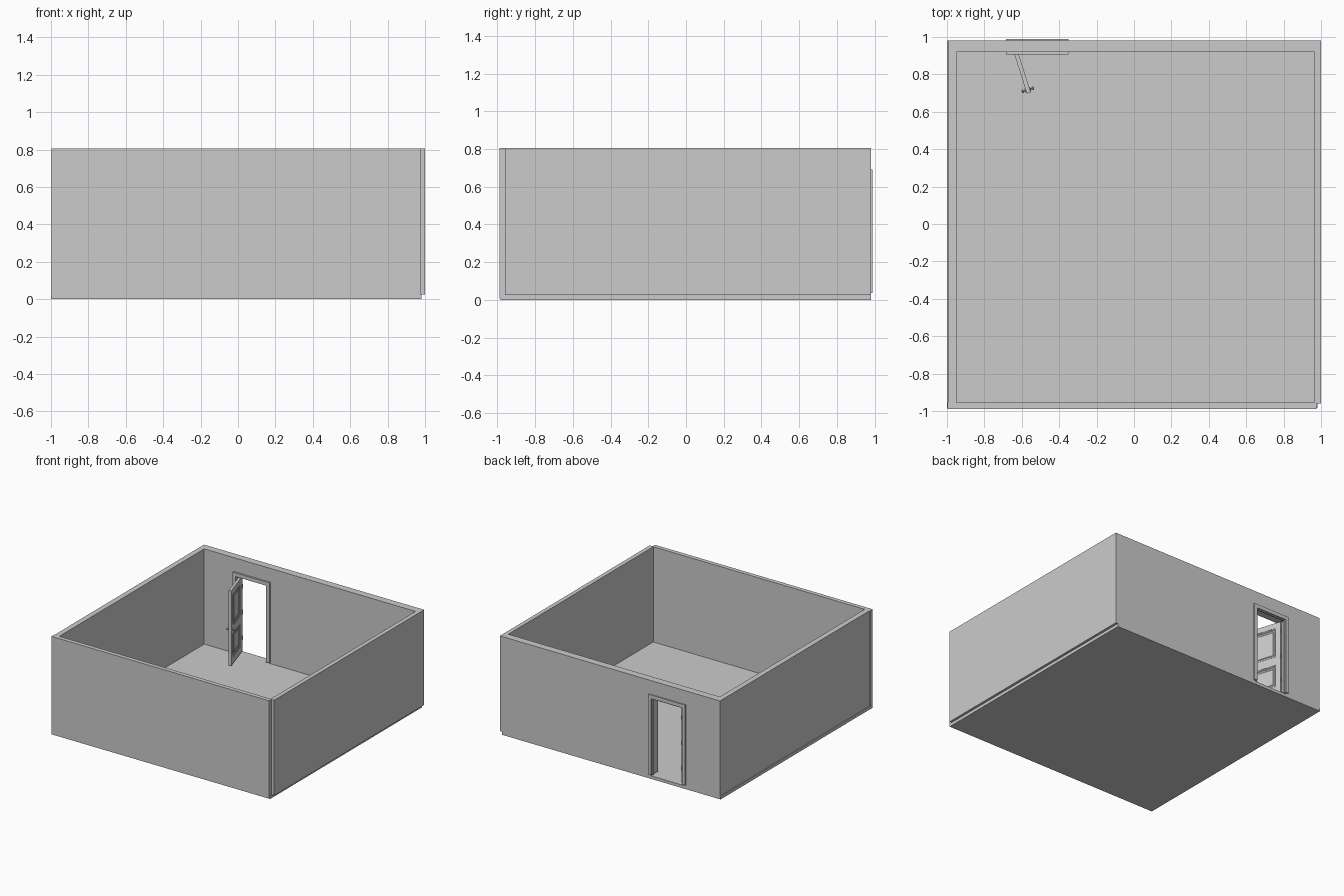
import bpy, bmesh
from math import radians, pi
from mathutils import Matrix, Vector

if "Cube" in bpy.data.objects:
    bpy.data.objects.remove(bpy.data.objects["Cube"])

ROOM = Matrix.Identity(4)
# Swung-open door: local x runs along its width, y through its thickness
DOOR = Matrix.Translation((-0.643, 0.955, 0)) @ Matrix.Rotation(radians(-72.4), 4, 'Z')


def finish(name, bm, mat=ROOM):
    bm.transform(mat)
    bmesh.ops.recalc_face_normals(bm, faces=bm.faces)
    mesh = bpy.data.meshes.new(name)
    bm.to_mesh(mesh)
    bm.free()
    ob = bpy.data.objects.new(name, mesh)
    bpy.context.collection.objects.link(ob)
    return ob


def box_bm(lo, hi):
    lo, hi = Vector(lo), Vector(hi)
    bm = bmesh.new()
    bmesh.ops.create_cube(bm, size=1, matrix=Matrix.Translation((lo + hi) / 2)
                          @ Matrix.Diagonal((*(hi - lo), 1)))
    return bm


def box(name, lo, hi, mat=ROOM):
    return finish(name, box_bm(lo, hi), mat)


def extrude_xz(name, pts, y0, y1):
    bm = bmesh.new()
    face = bm.faces.new([bm.verts.new((x, y0, z)) for x, z in pts])
    ext = bmesh.ops.extrude_face_region(bm, geom=[face])
    for v in ext['geom']:
        if isinstance(v, bmesh.types.BMVert):
            v.co.y = y1
    return finish(name, bm)


def arch(x0, x1, z0, z1, ix0, ix1, iz):
    # Rectangle with a doorway notch cut up from its bottom edge
    return [(x0, z0), (ix0, z0), (ix0, iz), (ix1, iz), (ix1, z0),
            (x1, z0), (x1, z1), (x0, z1)]


def lathe(name, profile, mat, steps=20):
    # Profile of (radius, height), turned about local z
    bm = bmesh.new()
    vs = [bm.verts.new((r, 0, h)) for r, h in profile]
    es = [bm.edges.new(p) for p in zip(vs, vs[1:])]
    bmesh.ops.spin(bm, geom=vs + es, axis=(0, 0, 1), cent=(0, 0, 0),
                   angle=2 * pi, steps=steps)
    bmesh.ops.remove_doubles(bm, verts=bm.verts, dist=1e-5)
    ob = finish(name, bm, mat)
    bpy.context.view_layer.objects.active = ob
    ob.select_set(True)
    bpy.ops.object.shade_smooth_by_angle(angle=radians(35))
    ob.select_set(False)
    return ob


# Floor and walls
box("floor", (-1, -0.984, 0), (0.98, 0.98, 0.025))
box("front_wall", (-0.998, -0.99, 0.008), (0.975, -0.955, 0.805))
box("left_wall", (-0.994, -0.955, 0.025), (-0.95, 0.92, 0.805))
box("right_wall", (0.965, -0.96, 0.025), (1, 0.92, 0.805))
extrude_xz("back_wall", arch(-0.994, 1, 0.025, 0.805, -0.67, -0.365, 0.675), 0.92, 0.98)

# Door frame: casing through the wall, with a small stop bead
extrude_xz("door_casing", arch(-0.685, -0.35, 0.035, 0.692, -0.657, -0.378, 0.662), 0.905, 0.99)
extrude_xz("door_stop", arch(-0.66, -0.375, 0.035, 0.665, -0.65, -0.385, 0.655), 0.968, 0.98)

# Door leaf: stiles, rails and raised panels
W, Z0, Z1, T, S = 0.267, 0.038, 0.65, 0.011, 0.04
for name, x in (("hinge", 0), ("latch", W - S)):
    box(name + "_stile", (x, -T, Z0), (x + S, T, Z1), DOOR)
for name, a, b in (("bottom", Z0, 0.095), ("middle", 0.285, 0.35), ("top", 0.605, Z1)):
    box(name + "_rail", (S, -T, a), (W - S, T, b), DOOR)
for name, a, b in (("lower", 0.095, 0.285), ("upper", 0.35, 0.605)):
    bm = box_bm((S, -0.008, a), (W - S, 0.008, b))
    bm.normal_update()
    sides = [f for f in bm.faces if abs(f.normal.y) > 0.9]
    # moulding lip, recess, then raised field
    for thick, depth in ((0.012, 0), (0.006, -0.004), (0.016, 0), (0.008, 0.004)):
        bmesh.ops.inset_individual(bm, faces=sides, thickness=thick, depth=depth)
    finish(name + "_panel", bm, DOOR)

# Knob and rose on each face of the door
KNOB = [(0, 0), (0.012, 0), (0.012, 0.003), (0.005, 0.005), (0.004, 0.010),
        (0.008, 0.013), (0.010, 0.017), (0.008, 0.021), (0.004, 0.023), (0, 0.0235)]
for side, label in ((1, "outer"), (-1, "inner")):
    m = DOOR @ Matrix.Translation((W - 0.018, side * T, 0.325)) @ Matrix.Rotation(-side * pi / 2, 4, 'X')
    lathe(label + "_door_knob", KNOB, m)

# Hinge barrels
for i, z in enumerate((0.13, 0.34, 0.55)):
    lathe(f"hinge_{i + 1}", [(0, 0), (0.004, 0), (0.004, 0.036), (0, 0.036)],
          DOOR @ Matrix.Translation((0, T, z)), 12)
